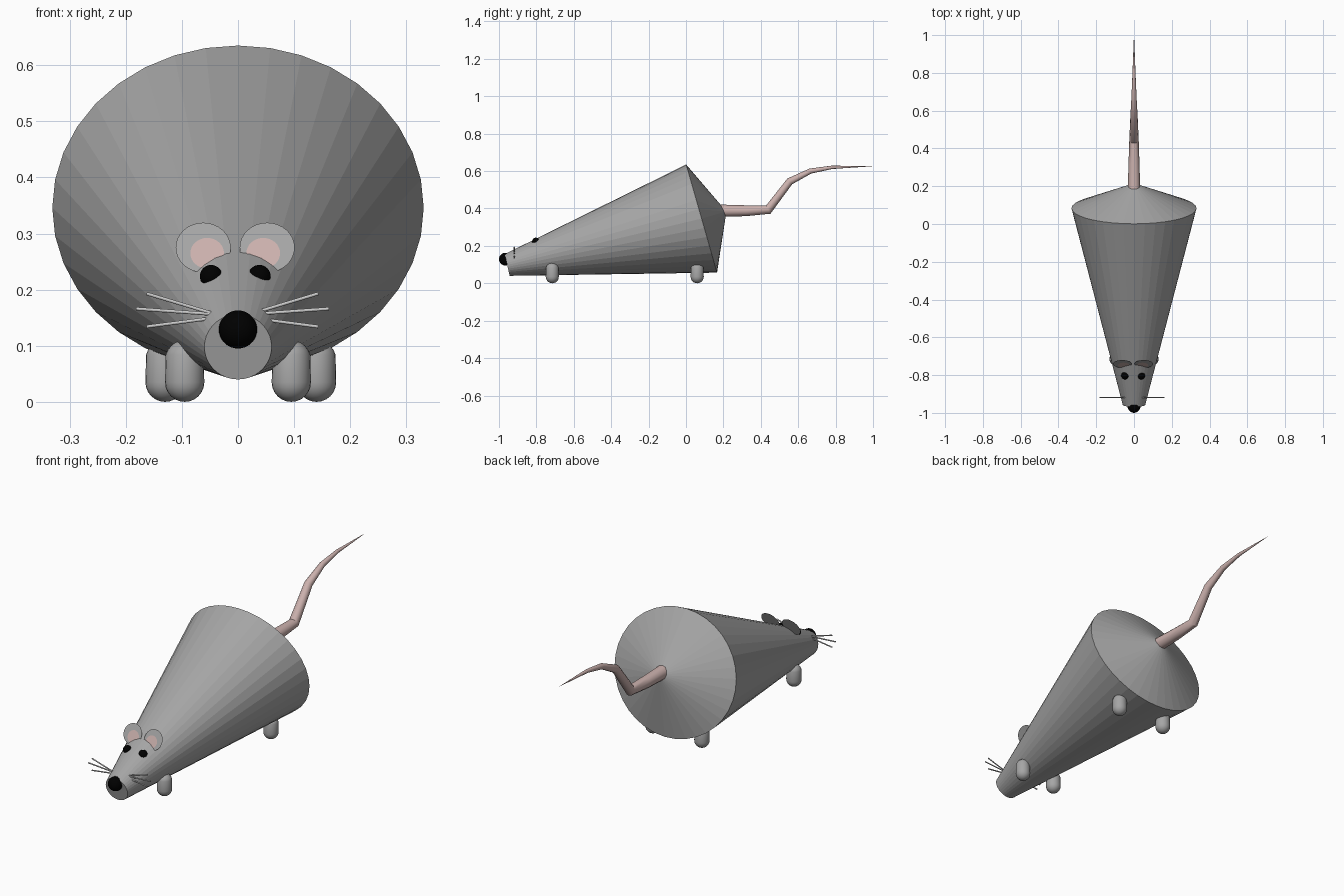
import bpy, bmesh, math
from mathutils import Vector

if "Cube" in bpy.data.objects:
    bpy.data.objects.remove(bpy.data.objects["Cube"])


def material(name, rgb):
    m = bpy.data.materials.new(name)
    m.diffuse_color = (*rgb, 1)
    m.use_nodes = True
    m.node_tree.nodes["Principled BSDF"].inputs["Base Color"].default_value = m.diffuse_color
    return m


PINK = material("pink", (0.6, 0.44, 0.42))
BLACK = material("black", (0, 0, 0))
FUR = material("dark_grey", (0.38, 0.38, 0.38))


def finish(name, mat=None):
    ob = bpy.context.object
    ob.name = name
    if mat:
        ob.data.materials.append(mat)
    return ob


def mesh_object(name, bm):
    bmesh.ops.recalc_face_normals(bm, faces=bm.faces)
    me = bpy.data.meshes.new(name)
    bm.to_mesh(me)
    bm.free()
    me.materials.append(FUR)
    ob = bpy.data.objects.new(name, me)
    bpy.context.collection.objects.link(ob)
    return ob


def ball(name, loc, r):
    bpy.ops.mesh.primitive_uv_sphere_add(segments=24, ring_count=16, radius=r, location=loc)
    bpy.ops.object.shade_smooth()
    finish(name, BLACK)


# Body: tilted, slightly flattened cone with a shallow pointed rump
SIDES = 36


def ring(bm, centre, rx, up):
    c, up = Vector(centre), Vector(up)
    verts = []
    for i in range(SIDES):
        a = math.tau * i / SIDES
        verts.append(bm.verts.new(c + Vector((rx * math.sin(a), 0, 0)) + up * math.cos(a)))
    return verts


bm = bmesh.new()
front = ring(bm, (0, -0.956, 0.098), 0.06, (0, -0.013, 0.058))
back = ring(bm, (0, 0.0835, 0.346), 0.331, (0, -0.0825, 0.289))
apex = bm.verts.new((0, 0.216, 0.384))
bm.faces.new(front)
for i in range(SIDES):
    j = (i + 1) % SIDES
    bm.faces.new((front[i], front[j], back[j], back[i]))
    bm.faces.new((back[i], back[j], apex))
mesh_object("body", bm)


# Legs: small capsules
def leg(name, x, y, r=0.035, height=0.11):
    bm = bmesh.new()
    bmesh.ops.create_uvsphere(bm, u_segments=24, v_segments=12, radius=r)
    for v in bm.verts:
        v.co.z += r if v.co.z < 1e-5 else height - r
    ob = mesh_object(name, bm)
    ob.location = (x, y, 0)
    ob.data.shade_smooth()


for side, s in (("left", -1), ("right", 1)):
    leg("front_leg_" + side, s * 0.095, -0.715)
    leg("back_leg_" + side, s * 0.14 - (0 if s > 0 else -0.01), 0.06)


# Ears: thin discs leaning back, pink disc inside
def disc(name, loc, r, mat):
    bpy.ops.mesh.primitive_circle_add(vertices=32, radius=r, fill_type='NGON', location=loc,
                                      rotation=(math.radians(65), 0, 0))
    finish(name, mat)


HEAD_X = -0.005
for side, s in (("left", -1), ("right", 1)):
    disc("ear_" + side, (HEAD_X + s * 0.057, -0.741, 0.275), 0.049, FUR)
    disc("inner_ear_" + side, (HEAD_X + s * 0.05, -0.747, 0.265), 0.03, PINK)
    ball("eye_" + side, (HEAD_X + s * 0.043, -0.803, 0.224), 0.02)

ball("nose", (0, -0.966, 0.129), 0.034)

# Whiskers: three thin rods on each side
for side, s in (("left", -1), ("right", 1)):
    for n, (x0, z0, x1, z1) in enumerate([(0.03, 0.156, 0.153, 0.193),
                                          (0.03, 0.156, 0.172, 0.166),
                                          (0.03, 0.150, 0.153, 0.134)]):
        a = Vector((-0.01 + s * x0, -0.918, z0))
        b = Vector((-0.01 + s * x1, -0.918, z1))
        bpy.ops.mesh.primitive_cylinder_add(vertices=12, radius=0.003, depth=(b - a).length,
                                            location=(a + b) / 2,
                                            rotation=(b - a).to_track_quat('Z', 'Y').to_euler())
        finish(f"whisker_{side}_{n + 1}")

# Tail: tapered tube along a bent path (y, z, radius)
path = [(0.18, 0.388, 0.033), (0.32, 0.388, 0.029), (0.44, 0.394, 0.025), (0.555, 0.545, 0.02),
        (0.665, 0.6, 0.014), (0.78, 0.62, 0.009), (0.995, 0.626, 0.0005)]
cu = bpy.data.curves.new("tail", 'CURVE')
cu.dimensions = '3D'
cu.bevel_depth = 1
cu.bevel_resolution = 4
cu.use_fill_caps = True
sp = cu.splines.new('POLY')
sp.points.add(len(path) - 1)
for p, (y, z, r) in zip(sp.points, path):
    p.co = (0, y, z, 1)
    p.radius = r
tail = bpy.data.objects.new("tail", cu)
bpy.context.collection.objects.link(tail)
bpy.ops.object.select_all(action='DESELECT')
tail.select_set(True)
bpy.context.view_layer.objects.active = tail
bpy.ops.object.convert(target='MESH')
finish("tail", PINK)
bpy.ops.object.shade_smooth_by_angle(angle=math.radians(35))
